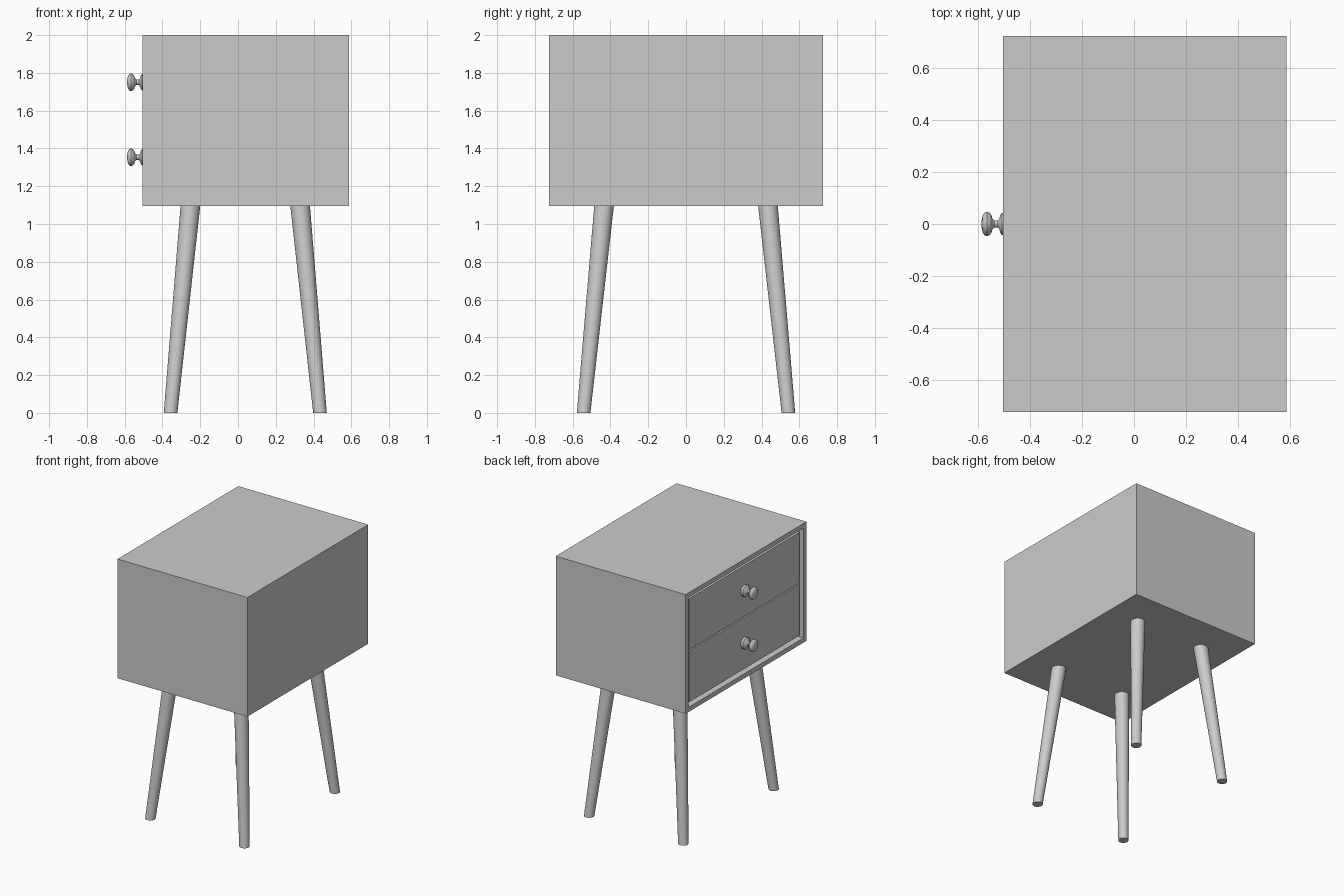
import bpy, bmesh, math
from mathutils import Vector, Matrix

if "Cube" in bpy.data.objects:
    bpy.data.objects.remove(bpy.data.objects["Cube"])

X0, X1, HY, Z0, Z1 = -0.505, 0.587, 0.725, 1.095, 2.0
RIM, RECESS, GAP = 0.05, 0.05, 0.01


def finish(bm, name, smooth=False):
    bmesh.ops.recalc_face_normals(bm, faces=bm.faces)
    mesh = bpy.data.meshes.new(name)
    bm.to_mesh(mesh)
    bm.free()
    ob = bpy.data.objects.new(name, mesh)
    bpy.context.collection.objects.link(ob)
    if smooth:
        bpy.ops.object.select_all(action='DESELECT')
        ob.select_set(True)
        bpy.context.view_layer.objects.active = ob
        bpy.ops.object.shade_smooth_by_angle(angle=math.radians(40))
    return ob


def box(lo, hi):
    lo, hi = Vector(lo), Vector(hi)
    bm = bmesh.new()
    bmesh.ops.create_cube(bm, size=1, matrix=Matrix.Translation((lo + hi) / 2)
                          @ Matrix.Diagonal((*(hi - lo), 1)))
    return bm


def skin_rings(bm, rings):
    """Bridge successive vertex rings and cap both ends."""
    n = len(rings[0])
    for a, b in zip(rings, rings[1:]):
        for i in range(n):
            j = (i + 1) % n
            bm.faces.new((a[i], a[j], b[j], b[i]))
    bm.faces.new(rings[0])
    bm.faces.new(rings[-1])


# Cabinet body with a recessed drawer opening on the -x side
bm = box((X0, -HY, Z0), (X1, HY, Z1))
bm.normal_update()
face = min(bm.faces, key=lambda f: f.normal.x)
bmesh.ops.inset_region(bm, faces=[face], thickness=RIM)
inner = bmesh.ops.extrude_discrete_faces(bm, faces=[face])["faces"][0]
bmesh.ops.translate(bm, vec=(RECESS, 0, 0), verts=inner.verts)
finish(bm, "cabinet_body")

# Drawer fronts, set slightly back with a narrow gap all round
front_x = X0 + 0.015
mid = (Z0 + Z1) / 2
w = HY - RIM - GAP
for name, lo, hi in (("lower", Z0 + RIM + GAP, mid - GAP / 2),
                     ("upper", mid + GAP / 2, Z1 - RIM - GAP)):
    finish(box((front_x, -w, lo), (X0 + RECESS, w, hi)), name + "_drawer_front")

# Turned knobs: (x, radius) profile from the drawer outwards
profile = [(front_x, 0.043), (-0.508, 0.043), (-0.514, 0.036), (-0.519, 0.02),
           (-0.525, 0.014), (-0.538, 0.014), (-0.545, 0.02), (-0.549, 0.034),
           (-0.556, 0.043), (-0.566, 0.047), (-0.576, 0.043), (-0.583, 0.032),
           (-0.587, 0.012)]
for name, z in (("lower", 1.353), ("upper", 1.75)):
    bm = bmesh.new()
    rings = [[bm.verts.new((x, r * math.cos(t * math.tau / 32),
                            z + r * math.sin(t * math.tau / 32)))
              for t in range(32)] for x, r in profile]
    skin_rings(bm, rings)
    finish(bm, name + "_knob", True)

# Splayed, tapered legs with level ends
for xn, xt, xb in (("drawer_side", -0.252, -0.357), ("back_side", 0.329, 0.434)):
    for yn, s in (("left", 1), ("right", -1)):
        bm = bmesh.new()
        rings = [[bm.verts.new((x + r * math.cos(t * math.tau / 32),
                                s * y + r * math.sin(t * math.tau / 32), z))
                  for t in range(32)]
                 for x, y, z, r in ((xb, 0.542, 0, 0.036), (xt, 0.434, Z0, 0.052))]
        skin_rings(bm, rings)
        finish(bm, f"{xn}_{yn}_leg", True)
